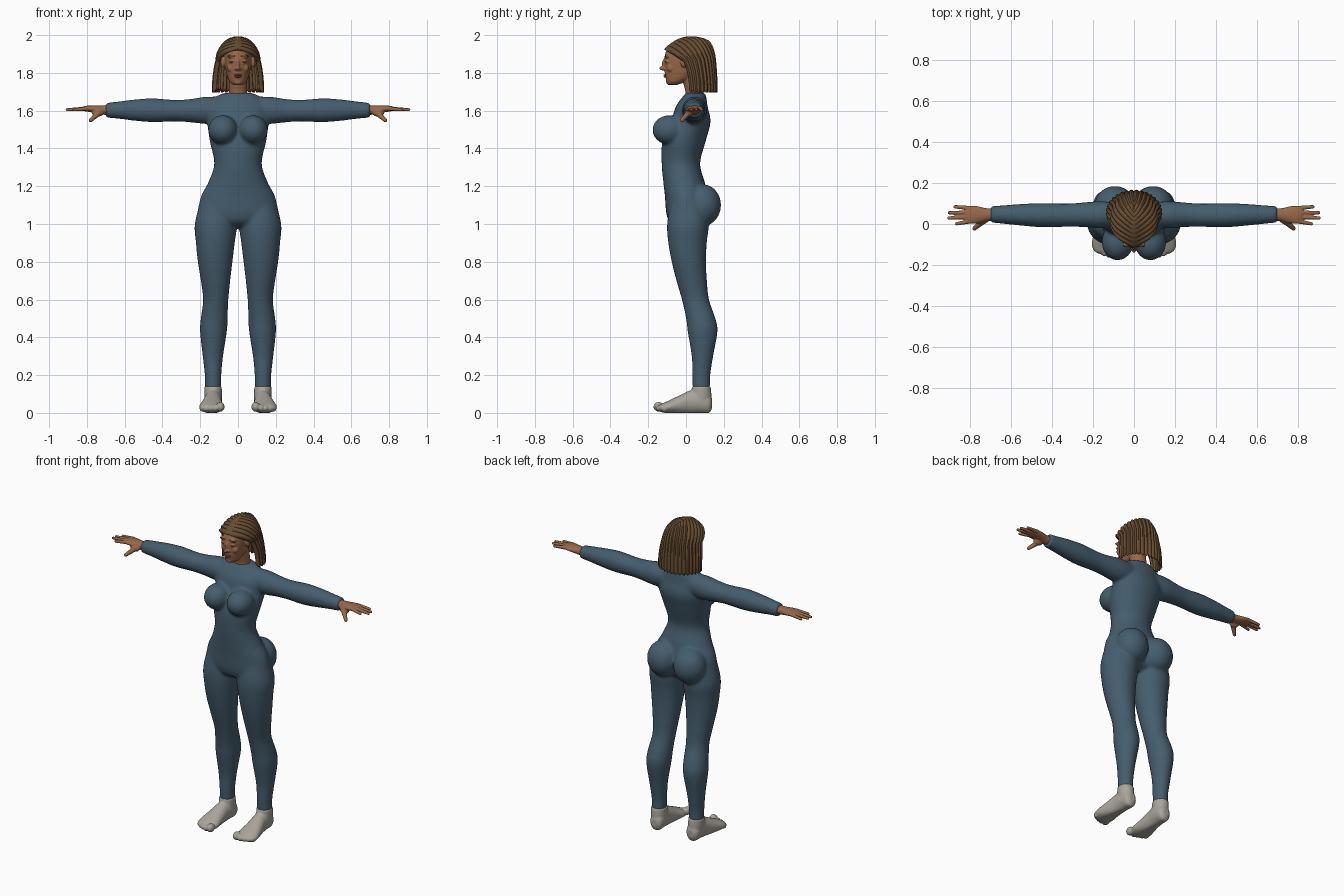
import bpy, bmesh, math
from mathutils import Vector, Matrix

if "Cube" in bpy.data.objects:
    bpy.data.objects.remove(bpy.data.objects["Cube"])

SIDES = (1, -1)


def material(name, rgb):
    m = bpy.data.materials.new(name)
    m.diffuse_color = (*rgb, 1)
    m.use_nodes = True
    m.node_tree.nodes["Principled BSDF"].inputs["Base Color"].default_value = m.diffuse_color
    return m


SUIT = material("blue_suit", (0.060, 0.110, 0.155))
SKIN = material("tan_skin", (0.31, 0.140, 0.068))
HAIR = material("brown_hair", (0.135, 0.072, 0.031))
SOCK = material("grey_sock", (0.40, 0.375, 0.33))
LIPS = material("lip_tint", (0.25, 0.085, 0.05))


def place(axis, p, a, b):
    return {"x": (p, a, b), "y": (a, p, b), "z": (a, b, p)}[axis]


def spline(rows, steps=5):
    """Catmull-Rom interpolation of rows of numbers."""
    out = []
    for i in range(len(rows) - 1):
        p0, p1, p2, p3 = (rows[min(max(i + k, 0), len(rows) - 1)] for k in (-1, 0, 1, 2))
        for j in range(steps):
            t = j / steps
            out.append([0.5 * (2 * b + (c - a) * t + (2 * a - 5 * b + 4 * c - d) * t * t
                               + (3 * b - a - 3 * c + d) * t ** 3)
                        for a, b, c, d in zip(p0, p1, p2, p3)])
    return out + [list(rows[-1])]


def loft(bm, axis, rows, side=1, n=28):
    """Rows: position on axis, two centre coordinates, two radii."""
    rings = []
    for p, a, b, ra, rb in spline(rows):
        ring = []
        for k in range(n):
            w = 2 * math.pi * k / n
            x, y, z = place(axis, p, a + ra * math.cos(w), b + rb * math.sin(w))
            ring.append(bm.verts.new((side * x, y, z)))
        rings.append(ring)
    for r, s in zip(rings, rings[1:]):
        for k in range(n):
            bm.faces.new((r[k], r[(k + 1) % n], s[(k + 1) % n], s[k]))
    bm.faces.new(rings[0])
    bm.faces.new(rings[-1])


def ball(bm, c, r, side=1):
    mat = Matrix.Translation((side * c[0], c[1], c[2])) @ Matrix.Diagonal((*r, 1))
    bmesh.ops.create_uvsphere(bm, u_segments=24, v_segments=14, radius=1, matrix=mat)


def finger(bm, a, b, r0, r1, side=1):
    """Rounded tapered finger from a to b."""
    a, b = Vector((side * a[0], *a[1:])), Vector((side * b[0], *b[1:]))
    d = b - a
    mat = Matrix.Translation((a + b) / 2) @ d.to_track_quat("Z", "Y").to_matrix().to_4x4()
    bmesh.ops.create_cone(bm, cap_ends=True, segments=14, radius1=r0, radius2=r1,
                          depth=d.length, matrix=mat)
    ball(bm, (side * b.x, b.y, b.z), (r1, r1, r1), side)


def finish(bm, name, mat, voxel=None, smooth=4):
    bmesh.ops.recalc_face_normals(bm, faces=bm.faces[:])
    me = bpy.data.meshes.new(name)
    bm.to_mesh(me)
    bm.free()
    me.materials.append(mat)
    for p in me.polygons:
        p.use_smooth = True
    ob = bpy.data.objects.new(name, me)
    bpy.context.collection.objects.link(ob)
    if voxel:
        m = ob.modifiers.new("fuse", "REMESH")
        m.mode = "VOXEL"
        m.voxel_size = voxel
        m.use_smooth_shade = True
        s = ob.modifiers.new("soften", "SMOOTH")
        s.factor = 0.5
        s.iterations = smooth
    return ob


# Body suit: torso, chest, seat, legs and sleeves fused together
bm = bmesh.new()
loft(bm, "z", [(1.695, 0, .05, .065, .05), (1.675, 0, .045, .115, .062),
               (1.62, 0, .03, .160, .085), (1.54, 0, .025, .163, .105),
               (1.44, 0, -.01, .150, .115), (1.32, 0, -.027, .126, .102),
               (1.22, 0, -.01, .158, .110), (1.15, 0, 0, .195, .112),
               (1.06, 0, 0, .213, .105), (1.01, 0, .005, .19, .092), (.985, 0, .005, .1, .05)])
for s in SIDES:
    ball(bm, (.08, -.088, 1.498), (.078, .09, .078), s)
    ball(bm, (.093, .09, 1.10), (.10, .096, .11), s)
    loft(bm, "z", [(1.13, .105, .01, .092, .09), (1.0, .117, .01, .112, .11),
                   (.9, .120, .008, .103, .102), (.8, .121, .015, .092, .091),
                   (.7, .119, .03, .078, .081), (.6, .118, .05, .067, .072),
                   (.5, .126, .078, .071, .078), (.43, .130, .088, .071, .079),
                   (.3, .133, .087, .054, .057), (.2, .132, .081, .044, .048),
                   (.125, .132, .081, .043, .046)], s)
    loft(bm, "x", [(.08, .045, 1.605, .06, .068), (.17, .045, 1.602, .066, .072),
                   (.25, .045, 1.60, .060, .062), (.33, .043, 1.60, .057, .057),
                   (.45, .043, 1.602, .059, .063), (.55, .045, 1.603, .053, .056),
                   (.63, .046, 1.603, .046, .046), (.70, .047, 1.602, .040, .039)], s)
finish(bm, "body_suit", SUIT, .0095, 5)

# Hands with four fingers and a thumb
FINGERS = [(.077, .874, .084), (.056, .902, .055), (.035, .904, .029), (.015, .866, .001)]
for s, label in zip(SIDES, ("left", "right")):
    bm = bmesh.new()
    loft(bm, "x", [(.67, .047, 1.602, .029, .029), (.72, .045, 1.604, .032, .024),
                   (.77, .045, 1.609, .043, .019), (.81, .045, 1.611, .043, .014),
                   (.825, .045, 1.611, .034, .008)], s)
    for y0, xt, yt in FINGERS:
        finger(bm, (.79, y0, 1.612), (xt, yt, 1.605), .0115, .0085, s)
    ball(bm, (.742, .018, 1.59), (.032, .018, .022), s)
    finger(bm, (.735, .015, 1.59), (.780, -.022, 1.549), .016, .0105, s)
    finish(bm, label + "_hand", SKIN, .0038, 3)

# Feet with a rounded ankle and toes, flattened underneath
TOES = [(.093, -.143, .026), (.121, -.145, .019), (.146, -.138, .018),
        (.169, -.127, .017), (.189, -.113, .016)]
for s, label in zip(SIDES, ("left", "right")):
    bm = bmesh.new()
    loft(bm, "y", [(.138, .128, .05, .02, .025), (.12, .128, .052, .040, .054),
                   (.07, .130, .062, .046, .064), (.02, .133, .056, .047, .062),
                   (-.04, .138, .042, .057, .048), (-.09, .140, .032, .066, .034),
                   (-.125, .140, .026, .060, .024), (-.14, .139, .026, .045, .016)], s)
    loft(bm, "z", [(.04, .130, .081, .042, .05), (.09, .131, .081, .046, .054),
                   (.14, .132, .081, .046, .050)], s)
    for x, y, r in TOES:
        ball(bm, (x, y, r + .006), (r * .85, r * 1.15, r), s)
    for v in bm.verts:
        v.co.z = max(v.co.z, 0)
    finish(bm, label + "_foot", SOCK, .006, 3)

# Head, neck, nose, chin and ears
bm = bmesh.new()
loft(bm, "z", [(1.735, 0, -.07, .02, .02), (1.75, 0, -.055, .042, .046),
               (1.78, 0, -.03, .056, .080), (1.82, 0, -.01, .066, .104),
               (1.87, 0, 0, .073, .116), (1.92, 0, .01, .072, .113),
               (1.955, 0, .015, .055, .085), (1.972, 0, .02, .02, .03)])
loft(bm, "z", [(1.65, 0, .048, .056, .05), (1.70, 0, .043, .049, .046),
               (1.74, 0, .035, .048, .048), (1.80, 0, .025, .048, .05)])
ball(bm, (0, -.084, 1.753), (.025, .022, .019))
ball(bm, (0, -.119, 1.824), (.012, .023, .012))
ball(bm, (0, -.110, 1.846), (.010, .018, .032))
for s in SIDES:
    ball(bm, (.012, -.110, 1.821), (.009, .013, .009), s)
    ball(bm, (.031, -.100, 1.887), (.026, .012, .010), s)
    ball(bm, (.031, -.098, 1.860), (.017, .013, .009), s)
    ball(bm, (.036, -.082, 1.825), (.022, .020, .022), s)
    ball(bm, (.080, -.012, 1.857), (.012, .018, .030), s)
finish(bm, "head", SKIN, .0045, 3)

# Lips
bm = bmesh.new()
ball(bm, (0, -.107, 1.789), (.022, .012, .005))
ball(bm, (0, -.106, 1.780), (.019, .012, .006))
finish(bm, "lips", LIPS)

# Thin eyebrows and lash lines
bm = bmesh.new()
for s in SIDES:
    ball(bm, (.032, -.108, 1.889), (.021, .005, .003), s)
    ball(bm, (.031, -.108, 1.858), (.014, .004, .0018), s)
finish(bm, "brows_and_lashes", HAIR)

# Hair: locks fall from a centre parting, over the skull and down to the neck
LOCKS, PER, ROWS = 10, 8, 30


def bezier(a, b, c, t):
    return a * (1 - t) ** 2 + b * (2 * t * (1 - t)) + c * t * t


def hair_point(s, t):
    ridge = abs(math.sin(math.pi * LOCKS * s))
    y = -.112 + .205 * s
    root = Vector((0, y, 1.987 - .045 * ((y - .02) / .11) ** 2))
    phi = math.radians(70 + 110 * s)
    sn, cs = math.sin(phi), math.cos(phi)
    mid = Vector((.105 * sn, .03 - .113 * cs, 1.862 + .02 * s))
    k = .4 + .4 * s
    crown = Vector((mid.x, root.y * (1 - k) + mid.y * k, root.z - .015 * (1 - s)))
    end = Vector((.124 * sn, .055 - .098 * cs, 1.695 + .022 * (1 - ridge)))
    if t < .5:
        p = bezier(root, crown, mid, t * 2)
    else:
        p = bezier(mid, Vector((end.x, end.y, 1.79)), end, t * 2 - 1)
    out = p - Vector((0, .03, min(p.z, 1.85)))
    if s == 1:
        out.x = p.x = 0
    return p + out.normalized() * (.014 * ridge - .005) * min(1, t * 5)


bm = bmesh.new()
cols = LOCKS * PER
grid = [[bm.verts.new(hair_point(i / cols, j / ROWS)) for j in range(ROWS + 1)]
        for i in range(cols + 1)]
for i in range(cols):
    for j in range(ROWS):
        bm.faces.new((grid[i][j], grid[i + 1][j], grid[i + 1][j + 1], grid[i][j + 1]))
hair = finish(bm, "hair", HAIR)
bpy.context.view_layer.objects.active = hair
hair.select_set(True)
bpy.ops.object.shade_smooth_by_angle(angle=math.radians(40))
m = hair.modifiers.new("both_sides", "MIRROR")
m.merge_threshold = .0005
m = hair.modifiers.new("thickness", "SOLIDIFY")
m.thickness = .012
m.offset = 0
